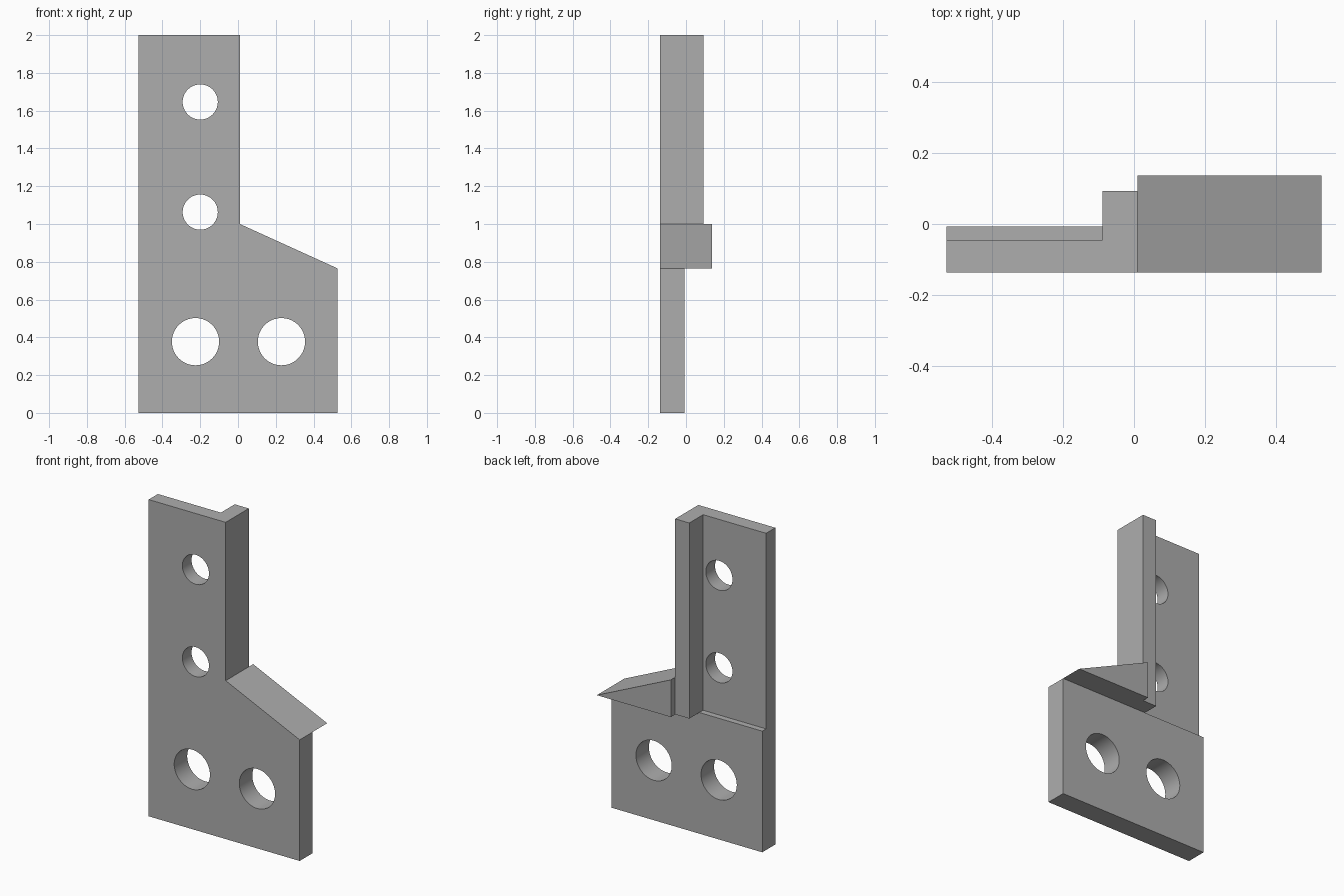
import bpy, bmesh, math
from mathutils import Matrix

cube = bpy.data.objects.get("Cube")
if cube:
    bpy.data.objects.remove(cube, do_unlink=True)

grey = bpy.data.materials.new("plain_grey")
grey.use_nodes = True
colour = (0.42, 0.42, 0.42, 1)
grey.diffuse_color = colour
grey.node_tree.nodes["Principled BSDF"].inputs["Base Color"].default_value = colour

# Shared dimensions
LEFT, CORNER, RIGHT = -0.528, 0.01, 0.527
FRONT = -0.137
LEDGE, SHOULDER, TOP = 0.765, 1.0, 2.0


def add_object(name, bm):
    bmesh.ops.recalc_face_normals(bm, faces=bm.faces)
    mesh = bpy.data.meshes.new(name)
    bm.to_mesh(mesh)
    bm.free()
    mesh.materials.append(grey)
    obj = bpy.data.objects.new(name, mesh)
    bpy.context.collection.objects.link(obj)
    return obj


def prism(name, outline, back):
    """Extrude an x-z outline from the front plane to the given depth."""
    bm = bmesh.new()
    face = bm.faces.new([bm.verts.new((x, FRONT, z)) for x, z in outline])
    grown = bmesh.ops.extrude_face_region(bm, geom=[face])["geom"]
    verts = [g for g in grown if isinstance(g, bmesh.types.BMVert)]
    bmesh.ops.translate(bm, verts=verts, vec=(0, back - FRONT, 0))
    return add_object(name, bm)


def box(name, x0, x1, z0, z1, back):
    return prism(name, [(x0, z0), (x1, z0), (x1, z1), (x0, z1)], back)


def drill(name, x, z, radius):
    bm = bmesh.new()
    place = Matrix.Translation((x, 0, z)) @ Matrix.Rotation(math.pi / 2, 4, "X")
    bmesh.ops.create_cone(bm, cap_ends=True, segments=64, radius1=radius,
                          radius2=radius, depth=1, matrix=place)
    return add_object(name, bm)


# Thick base plate, thin upright, stiffening rib and sloped shoulder
bracket = box("bracket", LEFT, RIGHT, 0, LEDGE, -0.007)
upright = box("upright_plate", LEFT, CORNER, LEDGE, TOP, -0.045)
rib = box("upright_rib", -0.088, CORNER, LEDGE, TOP, 0.093)
shoulder = prism("sloped_shoulder", [(CORNER, LEDGE), (RIGHT, LEDGE), (CORNER, SHOULDER)], 0.137)

# Bolt holes: small pair in the upright, large pair in the base
holes = [drill("upright_hole", -0.2, z, 0.093) for z in (1.063, 1.646)]
holes += [drill("base_hole", x, 0.377, 0.125) for x in (-0.225, 0.23)]

for operation, tools in (("UNION", [upright, rib, shoulder]), ("DIFFERENCE", holes)):
    for tool in tools:
        mod = bracket.modifiers.new(tool.name, "BOOLEAN")
        mod.operation, mod.solver, mod.object = operation, "EXACT", tool
        tool.hide_render = True

# Bake the joined body and drop the helper parts
graph = bpy.context.evaluated_depsgraph_get()
body = bpy.data.meshes.new_from_object(bracket.evaluated_get(graph))
bracket.modifiers.clear()
bracket.data = body
for tool in [upright, rib, shoulder] + holes:
    bpy.data.objects.remove(tool, do_unlink=True)

# Merge coplanar faces, then smooth only the hole walls
bm = bmesh.new()
bm.from_mesh(body)
bmesh.ops.remove_doubles(bm, verts=bm.verts, dist=0.0001)
bmesh.ops.dissolve_limit(bm, angle_limit=math.radians(1), verts=bm.verts, edges=bm.edges)
bm.to_mesh(body)
bm.free()

bpy.ops.object.select_all(action="DESELECT")
bracket.select_set(True)
bpy.context.view_layer.objects.active = bracket
bpy.ops.object.shade_smooth_by_angle(angle=math.radians(20))
